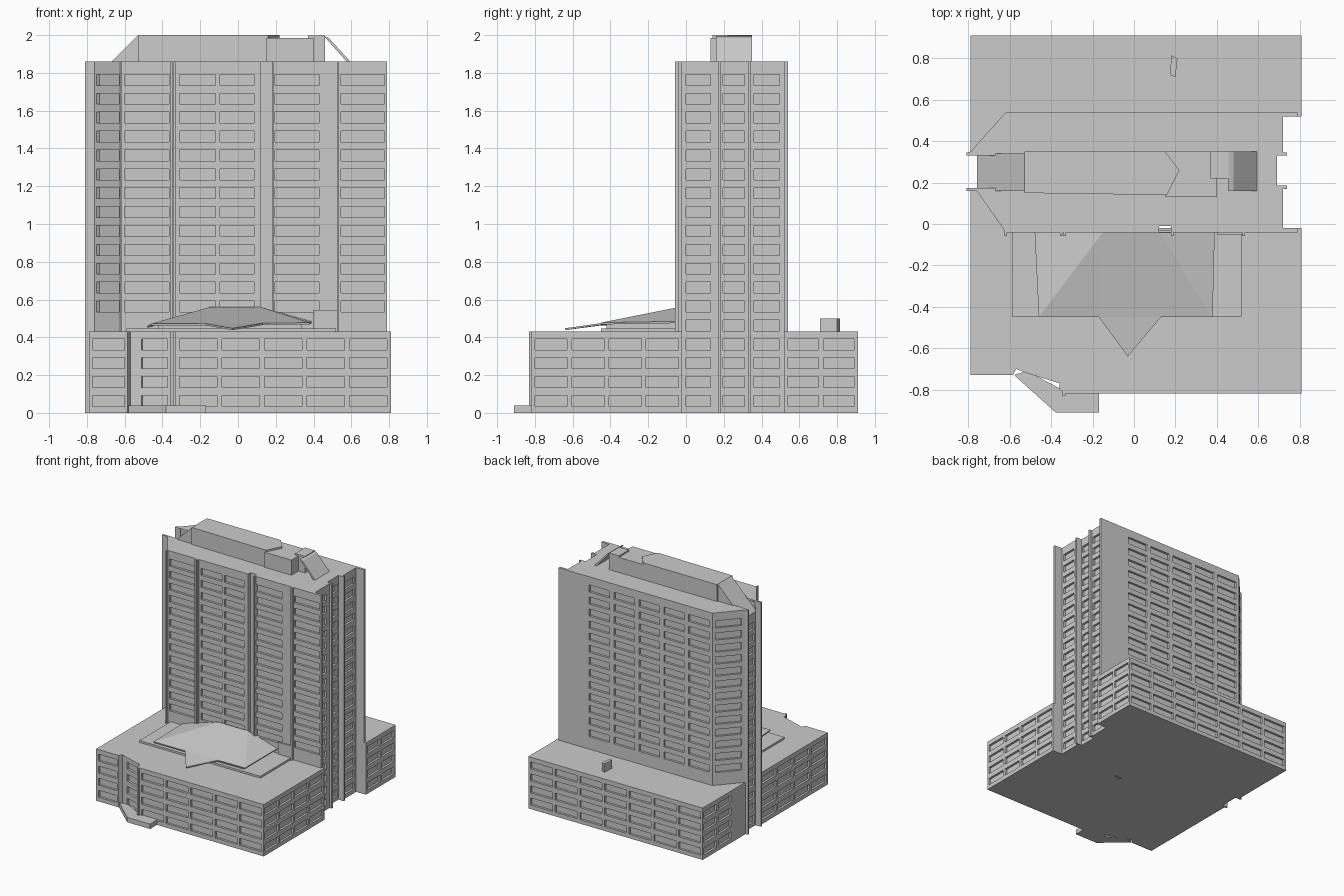
import bpy, bmesh
from mathutils import Vector

if "Cube" in bpy.data.objects:
    bpy.data.objects.remove(bpy.data.objects["Cube"])

Z = Vector((0, 0, 1))
ROWS = [(0.034 + 0.1 * k, 0.092 + 0.1 * k) for k in range(18)]
POD, TOP = 0.43, 1.86


def finish(name, bm):
    bmesh.ops.remove_doubles(bm, verts=bm.verts, dist=1e-4)
    me = bpy.data.meshes.new(name)
    bm.to_mesh(me)
    bm.free()
    ob = bpy.data.objects.new(name, me)
    bpy.context.collection.objects.link(ob)
    return ob


def quad(bm, pts):
    return bm.faces.new([bm.verts.new(p) for p in pts])


def wall(bm, p0, p1, z0, z1, cols=(), depth=0.018):
    """Wall from p0 to p1 (outside on the right), with recessed windows at cols."""
    a, b = Vector((*p0, 0)), Vector((*p1, 0))
    length = (b - a).length
    d = (b - a).normalized()
    inward = Vector((-d.y, d.x, 0)) * depth
    rows = [r for r in ROWS if r[0] > z0 + 0.01 and r[1] < z1 - 0.01] if cols else []
    us = [0] + [u for c in cols for u in c] + [length]
    zs = [z0] + [z for r in rows for z in r] + [z1]
    for i in range(len(us) - 1):
        for j in range(len(zs) - 1):
            o = [a + d * u + Z * z for u, z in ((us[i], zs[j]), (us[i + 1], zs[j]),
                                                (us[i + 1], zs[j + 1]), (us[i], zs[j + 1]))]
            if i % 2 and j % 2:
                n = [p + inward for p in o]
                quad(bm, n)
                for k in range(4):
                    m = (k + 1) % 4
                    quad(bm, (o[k], o[m], n[m], n[k]))
            else:
                quad(bm, o)


def even(n, length, edge=0.02, gap=0.025, start=0.0):
    w = (length - 2 * edge - (n - 1) * gap) / n
    return [(start + edge + i * (w + gap), start + edge + i * (w + gap) + w) for i in range(n)]


def cap(bm, pts, z, up=True):
    quad(bm, [(x, y, z) for x, y in (pts if up else pts[::-1])])


def prism(name, pts, lo, hi, axis='z'):
    """Extrude a 2D outline along z, or along y when the outline is in x-z."""
    bm = bmesh.new()
    f = (lambda p, t: (p[0], p[1], t)) if axis == 'z' else (lambda p, t: (p[0], t, p[1]))
    face = quad(bm, [f(p, lo) for p in pts])
    ext = bmesh.ops.extrude_face_region(bm, geom=[face])
    shift = Vector((0, 0, hi - lo)) if axis == 'z' else Vector((0, hi - lo, 0))
    bmesh.ops.translate(bm, vec=shift, verts=[g for g in ext['geom'] if isinstance(g, bmesh.types.BMVert)])
    if not any(f2.is_valid and f2 == face for f2 in bm.faces):
        quad(bm, [f(p, lo) for p in pts])
    bmesh.ops.remove_doubles(bm, verts=bm.verts, dist=1e-5)
    bmesh.ops.recalc_face_normals(bm, faces=bm.faces)
    return finish(name, bm)


def box(name, x0, x1, y0, y1, z0, z1):
    return prism(name, [(x0, y0), (x1, y0), (x1, y1), (x0, y1)], z0, z1)


# Tower: outline walked counter-clockwise, each stretch with its window columns
def offs(start, *spans):
    return [(s - start, e - start) for s, e in spans]


tower = [  # point, wall bottom, wall top, windows of the wall starting here
    ((-0.76, 0.16), POD, TOP, [(0.02, 0.225)]),
    ((-0.62, -0.04), POD, TOP, offs(-0.62, (-0.60, -0.365), (-0.31, -0.12), (-0.095, 0.085))),
    ((0.12, -0.04), POD, TOP, []),
    ((0.12, -0.01), POD, TOP, []),
    ((0.18, -0.01), POD, TOP, []),
    ((0.18, -0.04), POD, TOP, offs(0.18, (0.195, 0.43), (0.545, 0.775))),
    ((0.79, -0.04), POD, TOP, []),
    ((0.79, -0.02), POD, TOP, []),
    ((0.72, -0.02), 0, TOP, [(0.02, 0.15)]),
    ((0.72, 0.17), 0, TOP, []),
    ((0.74, 0.17), 0, TOP, []),
    ((0.74, 0.185), 0, TOP, []),
    ((0.69, 0.185), 0, TOP, [(0.01, 0.125)]),
    ((0.69, 0.33), 0, TOP, []),
    ((0.74, 0.33), 0, TOP, []),
    ((0.74, 0.345), 0, TOP, []),
    ((0.72, 0.345), 0, TOP, [(0.015, 0.15)]),
    ((0.72, 0.52), POD, TOP, []),
    ((0.79, 0.52), POD, TOP, []),
    ((0.79, 0.54), POD, TOP, even(5, 1.14, 0.02, 0.04, 0.26)),
    ((-0.62, 0.54), POD, TOP, [(0.025, 0.225)]),
    ((-0.79, 0.35), 0, TOP, []),
    ((-0.81, 0.345), 0, TOP, []),
    ((-0.81, 0.33), 0, TOP, []),
    ((-0.76, 0.33), 0, 1.77, [(0.015, 0.14)]),
    ((-0.76, 0.175), 0, TOP, []),
    ((-0.81, 0.175), 0, TOP, []),
    ((-0.81, 0.16), 0, TOP, []),
]
bm = bmesh.new()
pts = [t[0] for t in tower]
for i, (p, z0, z1, cols) in enumerate(tower):
    wall(bm, p, pts[(i + 1) % len(pts)], z0, z1, cols)
cap(bm, pts, 0, False)
roof = pts[:25] + [(-0.67, 0.33), (-0.67, 0.175)] + pts[25:]
cap(bm, roof, TOP)
finish("tower", bm)

# Thin upright ribs on the tower front
for i, x in enumerate((-0.62, -0.352, -0.335, 0.185, 0.53)):
    box(f"tower_rib_{i}", x - 0.006, x + 0.006, -0.058, -0.035, POD, TOP)

# Front podium
front = [
    ((-0.79, 0.16), even(4, 0.89)),
    ((-0.79, -0.73), [(0.02, 0.19)]),
    ((-0.585, -0.73), []),
    ((-0.57, -0.70), []),
    ((-0.52, -0.72), [(0.01, 0.155)]),
    ((-0.36, -0.77), []),
    ((-0.36, -0.80), []),
    ((-0.33, -0.82), even(5, 1.14)),
    ((0.81, -0.82), even(4, 0.80)),
    ((0.81, -0.02), []),
    ((0.72, -0.02), None),
    ((-0.60, -0.02), None),
    ((-0.76, 0.16), []),
]
# Rear podium
rear = [
    ((0.72, 0.52), []),
    ((0.81, 0.52), even(2, 0.39)),
    ((0.81, 0.91), even(7, 1.60)),
    ((-0.79, 0.91), even(2, 0.39)),
    ((-0.79, 0.35), None),
    ((-0.62, 0.52), None),
]
for name, outline in (("front_podium", front), ("rear_podium", rear)):
    bm = bmesh.new()
    pts = [o[0] for o in outline]
    for i, (p, cols) in enumerate(outline):
        if cols is not None:
            wall(bm, p, pts[(i + 1) % len(pts)], 0, POD, cols)
    cap(bm, pts, POD)
    cap(bm, pts, 0, False)
    finish(name, bm)

# Entrance step and podium ribs
prism("entrance_step", [(-0.58, -0.73), (-0.38, -0.91), (-0.17, -0.91), (-0.17, -0.81), (-0.33, -0.81), (-0.52, -0.71)],
      0, 0.04)
box("podium_rib", -0.345, -0.33, -0.832, -0.80, 0, POD)

# Low terrace slab, glazed hall walls and folded hall roof
box("terrace_slab", -0.59, 0.52, -0.45, -0.03, POD, 0.446)
box("hall_walls", -0.42, 0.34, -0.42, -0.03, POD, 0.475)
box("terrace_screen", 0.40, 0.53, -0.05, -0.035, POD, 0.545)
a, b = (-0.15, -0.04, 0.56), (0.12, -0.04, 0.56)
c, d = (0.38, -0.45, 0.478), (-0.46, -0.45, 0.472)
e, f = (0.39, -0.04, 0.485), (-0.48, -0.04, 0.46)
l, r, tip = (-0.17, -0.45, 0.473), (0.13, -0.45, 0.475), (-0.03, -0.64, 0.448)
bm = bmesh.new()
for face in ((a, d, l), (a, l, r, b), (b, r, c), (f, d, a), (b, c, e), (l, tip, r)):
    quad(bm, face)
hall_roof = finish("hall_roof", bm)
sol = hall_roof.modifiers.new("thickness", 'SOLIDIFY')
sol.thickness = 0.01

# Small vent on the rear podium roof
prism("rear_vent", [(0.175, 0.72), (0.20, 0.71), (0.21, 0.80), (0.18, 0.815)], POD, 0.50)

# Rooftop plant house: ramped end, main volume, lower end, head block, leaning screen
prism("plant_ramp", [(-0.76, 1.77), (-0.53, 1.77), (-0.53, 2.0)], 0.16, 0.34, 'y')
prism("plant_house", [(-0.53, 0.15), (0.16, 0.14), (0.22, 0.26), (0.15, 0.35), (-0.53, 0.35)], TOP, 2.0)
box("plant_low_end", 0.15, 0.40, 0.13, 0.35, TOP, 1.985)
box("plant_head", 0.37, 0.46, 0.22, 0.35, TOP, 1.998)
prism("leaning_screen", [(0.455, 1.995), (0.48, 1.985), (0.595, TOP), (0.575, TOP)], 0.16, 0.35, 'y')
